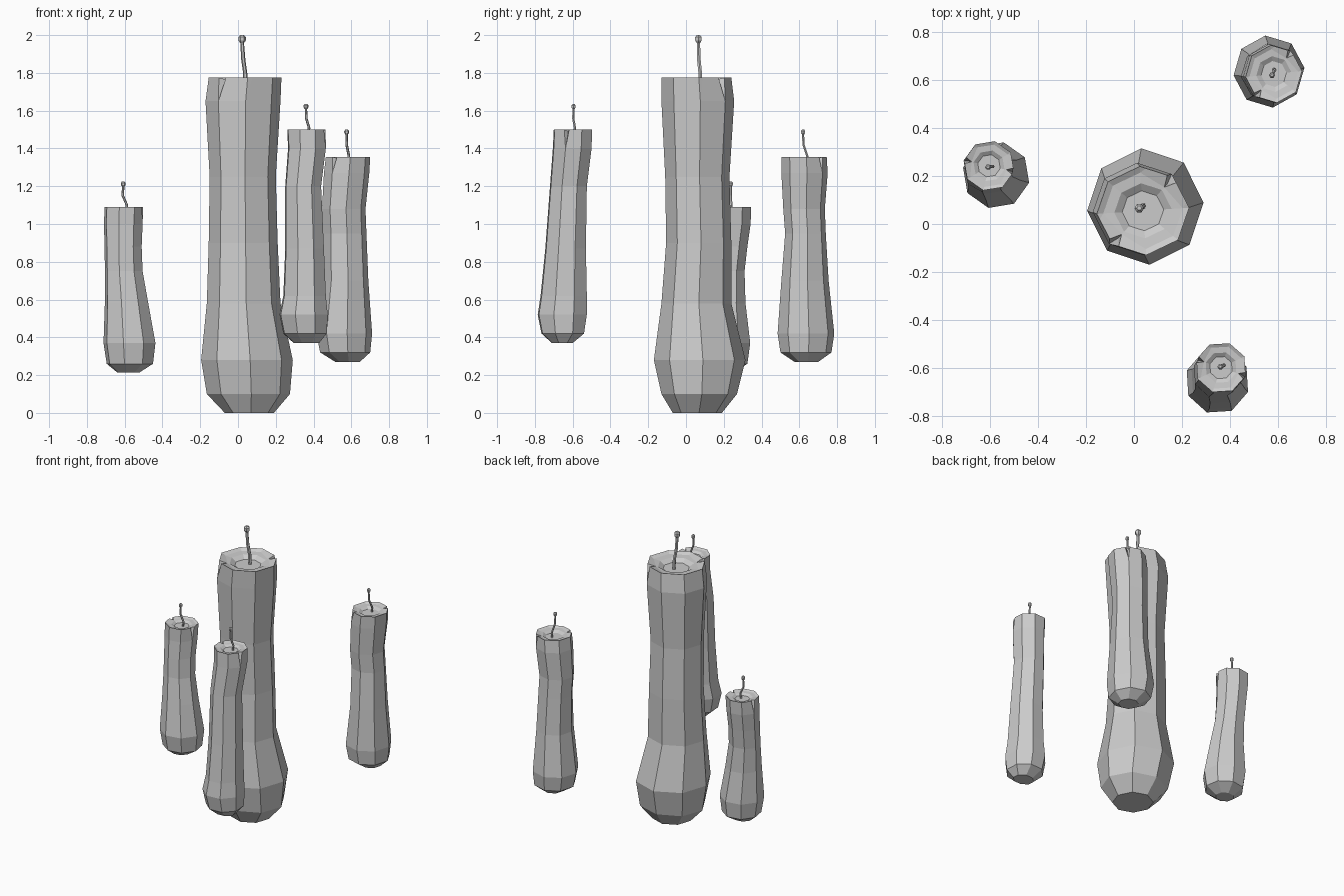
import bpy, bmesh, math
from mathutils import Vector

cube = bpy.data.objects.get("Cube")
if cube:
    bpy.data.objects.remove(cube)

wax = bpy.data.materials.new("pale grey wax")
wax.use_nodes = True
wax.diffuse_color = (0.6, 0.6, 0.6, 1)
wax.node_tree.nodes["Principled BSDF"].inputs["Base Color"].default_value = (0.6, 0.6, 0.6, 1)


def finish(bm, name):
    bmesh.ops.recalc_face_normals(bm, faces=bm.faces)
    mesh = bpy.data.meshes.new(name)
    bm.to_mesh(mesh)
    bm.free()
    mesh.materials.append(wax)
    obj = bpy.data.objects.new(name, mesh)
    bpy.context.collection.objects.link(obj)


def bridge(bm, low, high):
    n = len(low)
    for i in range(n):
        j = (i + 1) % n
        bm.faces.new((low[i], low[j], high[j], high[i]))


def octagon(turn, x0, x1, y0, y1, z):
    """Turned eight-sided ring that fills the given bounds."""
    angles = [math.radians(turn + 45 * i) for i in range(8)]
    fit = max(abs(math.cos(a)) for a in angles)
    return [Vector(((x0 + x1) / 2 + (x1 - x0) / 2 * math.cos(a) / fit,
                    (y0 + y1) / 2 + (y1 - y0) / 2 * math.sin(a) / fit, z)) for a in angles]


def candle(name, turn, rings, notches):
    """Wobbly column, notched rim and shallow melted well."""
    bm = bmesh.new()
    loops = [[bm.verts.new(p) for p in octagon(turn, *b, z)] for z, *b in rings[:-1]]
    bm.faces.new(loops[0][::-1])
    for low, high in zip(loops, loops[1:]):
        bridge(bm, low, high)
    z, *b = rings[-1]
    rim = octagon(turn, *b, z)
    mid = sum(rim, Vector()) / 8
    size = (rim[0] - mid).length
    # each rim corner gets two neighbours so it can be pushed in as a notch
    outer, inner = [], []
    for i, p in enumerate(rim):
        cut = i in notches
        corner = p.lerp(mid, 0.2) - Vector((0, 0, size * 0.3)) if cut else p
        trio = (p.lerp(rim[i - 1], 0.18), corner, p.lerp(rim[(i + 1) % 8], 0.18))
        outer.append([bm.verts.new(q) for q in trio])
        inside = p.lerp(mid, 0.3 if cut else 0.14)
        inner.append(bm.verts.new(inside - Vector((0, 0, size * 0.07))))
    base = loops[-1]
    for i in range(8):
        j = (i + 1) % 8
        before, corner, after = outer[i]
        bm.faces.new((base[i], corner, before))
        bm.faces.new((base[i], after, corner))
        bm.faces.new((base[i], base[j], outer[j][0], after))
        bm.faces.new((before, corner, inner[i]))
        bm.faces.new((corner, after, inner[i]))
        bm.faces.new((after, outer[j][0], inner[j], inner[i]))
    # melted well around the wick
    previous = inner
    for share, depth in ((0.62, 0.09), (0.45, 0.2)):
        ring = [bm.verts.new(mid + (p - mid) * share - Vector((0, 0, size * depth))) for p in rim]
        bridge(bm, previous, ring)
        previous = ring
    bm.faces.new(previous)
    finish(bm, name)


def wick(name, radius, path):
    """Bent thin stalk that ends in a small bulb."""
    bm = bmesh.new()
    top = Vector(path[-1])
    stops = [(Vector(p), radius) for p in path[:-1]]
    for drop, grow in ((3.8, 0.9), (2.6, 1.8), (1.0, 1.8), (0, 0.9)):
        stops.append((top - Vector((0, 0, drop * radius)), radius * grow))
    loops = [[bm.verts.new(p + Vector((r * math.cos(a), r * math.sin(a), 0)))
              for a in (math.tau * k / 6 for k in range(6))] for p, r in stops]
    for low, high in zip(loops, loops[1:]):
        bridge(bm, low, high)
    bm.faces.new(loops[0][::-1])
    bm.faces.new(loops[-1])
    finish(bm, name)


# column rings: height, then x and y bounds
candle("tall_candle", 4, [
    (0.0, -0.07, 0.19, -0.07, 0.19), (0.1, -0.165, 0.275, -0.13, 0.27),
    (0.28, -0.195, 0.29, -0.17, 0.315), (0.58, -0.165, 0.225, -0.13, 0.24),
    (0.9, -0.155, 0.21, -0.105, 0.24), (1.25, -0.15, 0.2, -0.11, 0.23),
    (1.65, -0.172, 0.225, -0.13, 0.255), (1.775, -0.155, 0.23, -0.13, 0.24)], (1, 5))
wick("tall_wick", 0.011, [(0.04, 0.075, 1.72), (0.038, 0.075, 1.8),
                          (0.028, 0.068, 1.87), (0.022, 0.066, 2.0)])

candle("front_candle", 26, [
    (0.37, 0.295, 0.43, -0.71, -0.6), (0.42, 0.24, 0.47, -0.765, -0.54),
    (0.52, 0.22, 0.475, -0.785, -0.525), (0.62, 0.24, 0.465, -0.77, -0.525),
    (0.87, 0.25, 0.455, -0.745, -0.53), (1.2, 0.25, 0.44, -0.72, -0.525),
    (1.4, 0.265, 0.465, -0.705, -0.5), (1.5, 0.26, 0.465, -0.7, -0.497)], (3, 7))
wick("front_wick", 0.007, [(0.372, -0.59, 1.46), (0.376, -0.588, 1.51),
                           (0.361, -0.597, 1.56), (0.36, -0.595, 1.635)])

candle("back_candle", 6, [
    (0.27, 0.515, 0.645, 0.575, 0.7), (0.32, 0.435, 0.7, 0.5, 0.77),
    (0.42, 0.415, 0.71, 0.485, 0.785), (0.7, 0.45, 0.69, 0.505, 0.755),
    (0.95, 0.45, 0.68, 0.525, 0.74), (1.08, 0.445, 0.675, 0.515, 0.735),
    (1.27, 0.455, 0.695, 0.505, 0.75), (1.355, 0.465, 0.7, 0.505, 0.745)], (1, 5))
wick("back_wick", 0.007, [(0.58, 0.645, 1.31), (0.587, 0.642, 1.36),
                          (0.575, 0.622, 1.42), (0.575, 0.62, 1.5)])

candle("left_side_candle", -13, [
    (0.215, -0.64, -0.52, 0.145, 0.255), (0.26, -0.695, -0.45, 0.085, 0.325),
    (0.37, -0.712, -0.437, 0.067, 0.34), (0.58, -0.705, -0.475, 0.1, 0.315),
    (0.75, -0.705, -0.505, 0.125, 0.31), (0.88, -0.706, -0.51, 0.132, 0.325),
    (1.0, -0.71, -0.505, 0.14, 0.342), (1.09, -0.708, -0.5, 0.14, 0.345)], (0, 4))
wick("left_side_wick", 0.007, [(-0.595, 0.24, 1.05), (-0.588, 0.24, 1.1),
                               (-0.61, 0.237, 1.15), (-0.608, 0.237, 1.225)])
